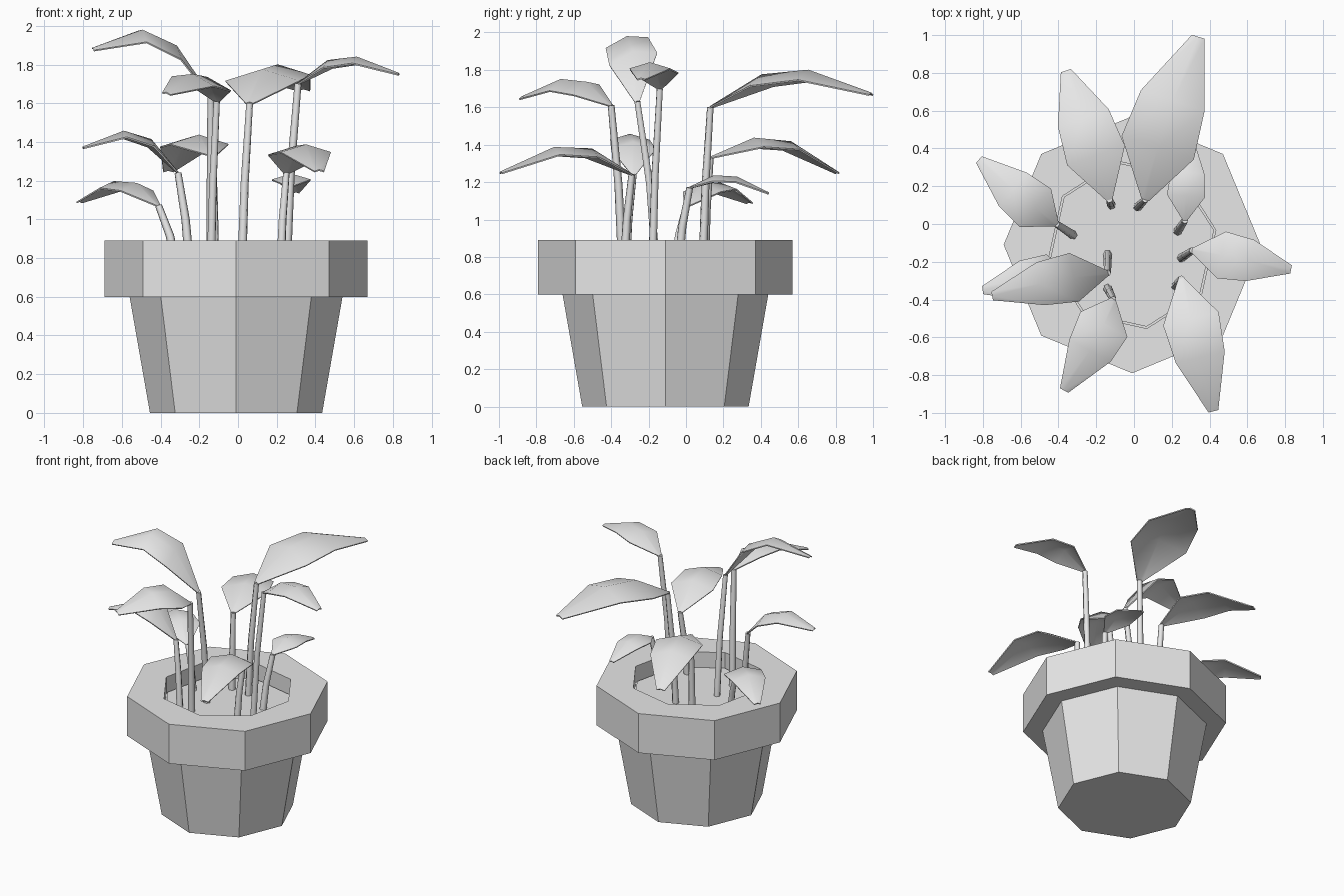
import bpy, bmesh
from math import sin, cos, radians, tau
from mathutils import Vector

if "Cube" in bpy.data.objects:
    bpy.data.objects.remove(bpy.data.objects["Cube"], do_unlink=True)

grey = bpy.data.materials.new("plain_grey")
grey.use_nodes = True
grey.diffuse_color = (0.8, 0.8, 0.8, 1)
grey.node_tree.nodes["Principled BSDF"].inputs["Base Color"].default_value = (0.8, 0.8, 0.8, 1)

CENTRE = Vector((-0.01, -0.11, 0))


def activate(obj):
    bpy.ops.object.select_all(action='DESELECT')
    obj.select_set(True)
    bpy.context.view_layer.objects.active = obj


def finish(bm, name):
    mesh = bpy.data.meshes.new(name)
    bm.to_mesh(mesh)
    bm.free()
    mesh.materials.append(grey)
    obj = bpy.data.objects.new(name, mesh)
    bpy.context.collection.objects.link(obj)
    return obj


def lathe(name, rings, sides=8):
    """Join octagonal rings of (radius, height, turn), capping first and last."""
    bm = bmesh.new()
    loops = []
    for radius, z, turn in rings:
        angles = [tau * i / sides + radians(turn) for i in range(sides)]
        loops.append([bm.verts.new(CENTRE + Vector((radius * cos(a), radius * sin(a), z)))
                      for a in angles])
    for low, high in zip(loops, loops[1:]):
        for i in range(sides):
            j = (i + 1) % sides
            bm.faces.new((low[i], low[j], high[j], high[i]))
    bm.faces.new(loops[0][::-1])
    bm.faces.new(loops[-1])
    return finish(bm, name)


def make_stem(name, root, top):
    root, top = Vector(root), Vector(top)
    middle = root.lerp(top, 0.35)
    middle.z = (root.z + top.z) / 2
    curve = bpy.data.curves.new(name, 'CURVE')
    curve.dimensions = '3D'
    curve.bevel_depth = 0.024
    curve.bevel_resolution = 1
    curve.use_fill_caps = True
    spline = curve.splines.new('POLY')
    spline.points.add(2)
    for point, co, radius in zip(spline.points, (root, middle, top), (1, 0.9, 0.75)):
        point.co = (*co, 1)
        point.radius = radius
    curve.materials.append(grey)
    obj = bpy.data.objects.new(name, curve)
    bpy.context.collection.objects.link(obj)
    activate(obj)
    bpy.ops.object.convert(target='MESH')


def make_leaf(name, base, peak, tip, width, roll):
    base, peak, tip = Vector(base), Vector(peak), Vector(tip)
    control = 2 * peak - (base + tip) / 2
    along = tip - base
    side = Vector((along.y, -along.x, 0)).normalized()
    side.z = roll
    bm = bmesh.new()
    rows = []
    # Narrow base, broad middle and blunt tip, gently arched across
    for t, share in ((0, 0.1), (0.33, 1), (0.62, 0.88), (1, 0.17)):
        mid = base * (1 - t) ** 2 + control * 2 * t * (1 - t) + tip * t ** 2
        half = width * share / 2
        arch = Vector((0, 0, half * 0.15))
        rows.append([bm.verts.new(mid + side * half * s + (arch if s == 0 else -arch))
                     for s in (-1, 0, 1)])
    for a, b in zip(rows, rows[1:]):
        for i in range(2):
            bm.faces.new((a[i], a[i + 1], b[i + 1], b[i]))
    obj = finish(bm, name)
    activate(obj)
    thick = obj.modifiers.new("thickness", 'SOLIDIFY')
    thick.thickness = 0.008
    thick.offset = 0
    bpy.ops.object.modifier_apply(modifier=thick.name)
    bpy.ops.object.shade_smooth_by_angle(angle=radians(50))


# Pot with a heavy rim, and the soil inside it
lathe("pot", [(0.445, 0, 0), (0.55, 0.6, 0), (0.68, 0.6, 0), (0.68, 0.89, 0),
              (0.45, 0.89, 10), (0.45, 0.77, 10)])
lathe("soil", [(0.44, 0.74, 10), (0.44, 0.78, 10)])

# Each plant: stem root (x, y), leaf base, leaf peak, leaf tip, width, sideways tilt
plants = {
    "back_left": ((0.02, 0.09), (0.06, 0.13, 1.6), (0.17, 0.55, 1.77), (0.34, 0.99, 1.67), 0.4, 0),
    "back_right": ((-0.12, 0.1), (-0.13, 0.13, 1.33), (-0.24, 0.48, 1.41), (-0.36, 0.81, 1.25), 0.32, 0),
    "right_low": ((-0.32, -0.06), (-0.41, 0, 1.07), (-0.59, 0.14, 1.18), (-0.82, 0.34, 1.09), 0.26, 0),
    "right_middle": ((-0.25, -0.32), (-0.31, -0.28, 1.24), (-0.53, -0.29, 1.43), (-0.8, -0.35, 1.37), 0.24, 0),
    "right_high": ((-0.14, -0.16), (-0.14, -0.26, 1.63), (-0.42, -0.3, 1.94), (-0.75, -0.38, 1.88), 0.26, 0.25),
    "front_right": ((-0.14, -0.34), (-0.11, -0.4, 1.61), (-0.2, -0.61, 1.73), (-0.37, -0.88, 1.65), 0.28, 0.2),
    "front_left": ((0.22, -0.33), (0.25, -0.29, 1.24), (0.33, -0.62, 1.37), (0.42, -0.99, 1.25), 0.3, 0),
    "left_high": ((0.25, -0.18), (0.31, -0.14, 1.7), (0.55, -0.18, 1.82), (0.83, -0.24, 1.75), 0.25, 0),
    "left_low": ((0.23, -0.04), (0.27, 0.02, 1.17), (0.28, 0.22, 1.22), (0.3, 0.44, 1.14), 0.2, 0),
}
for place, (root, base, peak, tip, width, roll) in plants.items():
    make_stem(place + "_stem", (*root, 0.76), base)
    make_leaf(place + "_leaf", base, peak, tip, width, roll)
